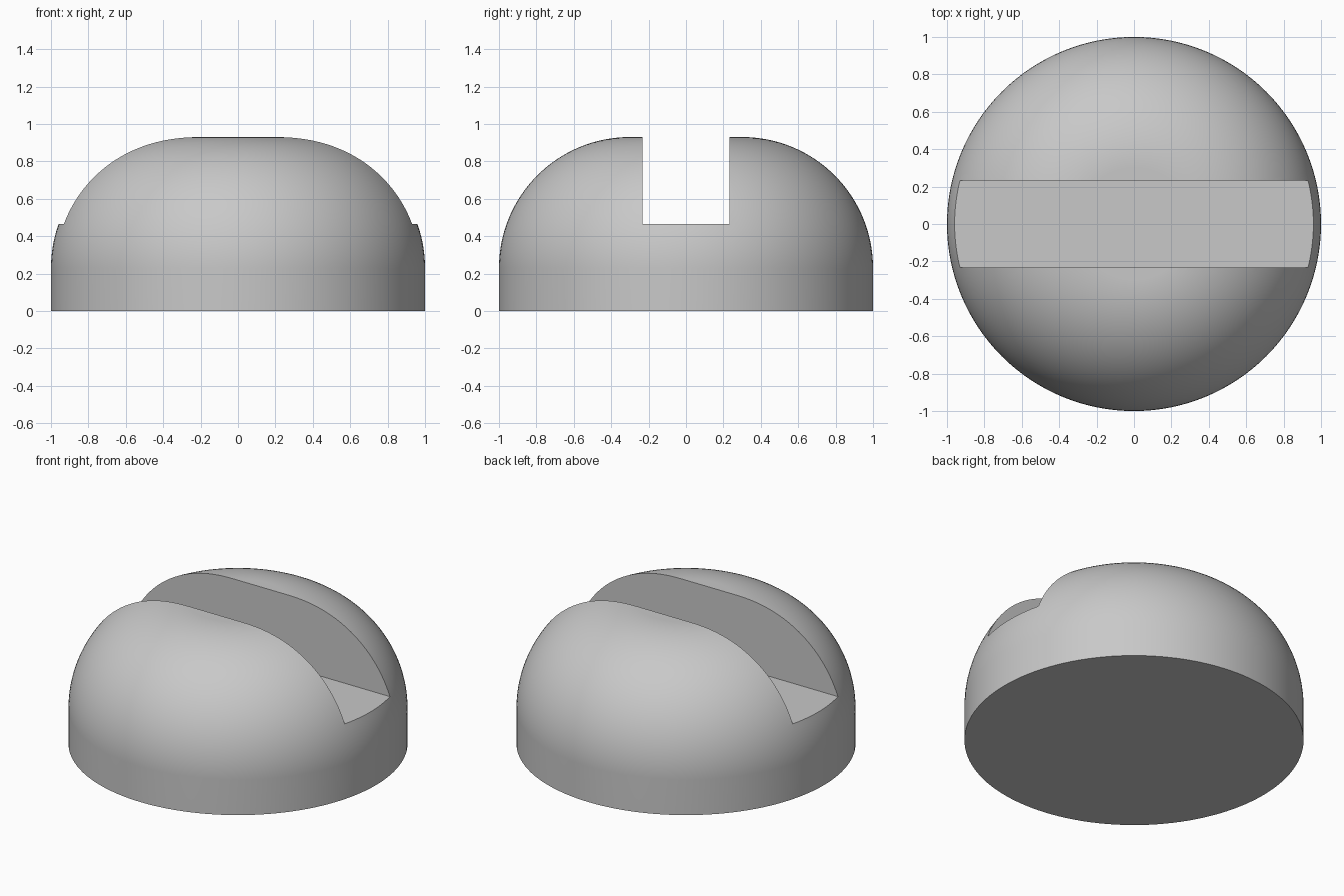
import bpy
import bmesh
import math

RADIUS, HEIGHT, FILLET = 1.0, 0.93, 0.7
SLOT_WIDTH, SLOT_FLOOR = 0.465, 0.465
SIDES, ARC_STEPS = 128, 32

cube = bpy.data.objects.get("Cube")
if cube:
    bpy.data.objects.remove(cube, do_unlink=True)


def make_material(name, colour):
    mat = bpy.data.materials.new(name)
    mat.use_nodes = True
    mat.diffuse_color = colour
    mat.node_tree.nodes["Principled BSDF"].inputs["Base Color"].default_value = colour
    return mat


def make_object(name, bm, mat):
    bmesh.ops.recalc_face_normals(bm, faces=bm.faces)
    mesh = bpy.data.meshes.new(name)
    bm.to_mesh(mesh)
    bm.free()
    mesh.materials.append(mat)
    obj = bpy.data.objects.new(name, mesh)
    bpy.context.collection.objects.link(obj)
    return obj


grey = make_material("light grey", (0.58, 0.58, 0.58, 1))

# Domed head: straight wall and large rounded shoulder, turned about z
profile = [(RADIUS, 0)]
for i in range(ARC_STEPS + 1):
    a = math.pi / 2 * i / ARC_STEPS
    profile.append((RADIUS - FILLET + FILLET * math.cos(a),
                    HEIGHT - FILLET + FILLET * math.sin(a)))
bm = bmesh.new()
verts = [bm.verts.new((r, 0, z)) for r, z in profile]
edges = [bm.edges.new(pair) for pair in zip(verts, verts[1:])]
bmesh.ops.spin(bm, geom=verts + edges, cent=(0, 0, 0), axis=(0, 0, 1),
               angle=math.tau, steps=SIDES)
bmesh.ops.remove_doubles(bm, verts=bm.verts, dist=1e-4)
# Flat top and underside
bmesh.ops.holes_fill(bm, edges=[e for e in bm.edges if e.is_boundary], sides=0)
head = make_object("slotted_dome_head", bm, grey)

# Straight slot running across the head along x
bm = bmesh.new()
bmesh.ops.create_cube(bm, size=1)
bmesh.ops.scale(bm, vec=(3, SLOT_WIDTH, 1), verts=bm.verts)
bmesh.ops.translate(bm, vec=(0, 0, SLOT_FLOOR + 0.5), verts=bm.verts)
cutter = make_object("slot_cutter", bm, grey)
cutter.hide_render = True

cut = head.modifiers.new("slot", "BOOLEAN")
cut.operation = "DIFFERENCE"
cut.solver = "EXACT"
cut.object = cutter

bpy.ops.object.select_all(action="DESELECT")
head.select_set(True)
bpy.context.view_layer.objects.active = head
bpy.ops.object.modifier_apply(modifier=cut.name)
bpy.data.objects.remove(cutter, do_unlink=True)

# Smooth dome with crisp slot and base edges
bpy.ops.object.shade_smooth_by_angle(angle=math.radians(20))
weighted = head.modifiers.new("weighted_normals", "WEIGHTED_NORMAL")
weighted.keep_sharp = True
